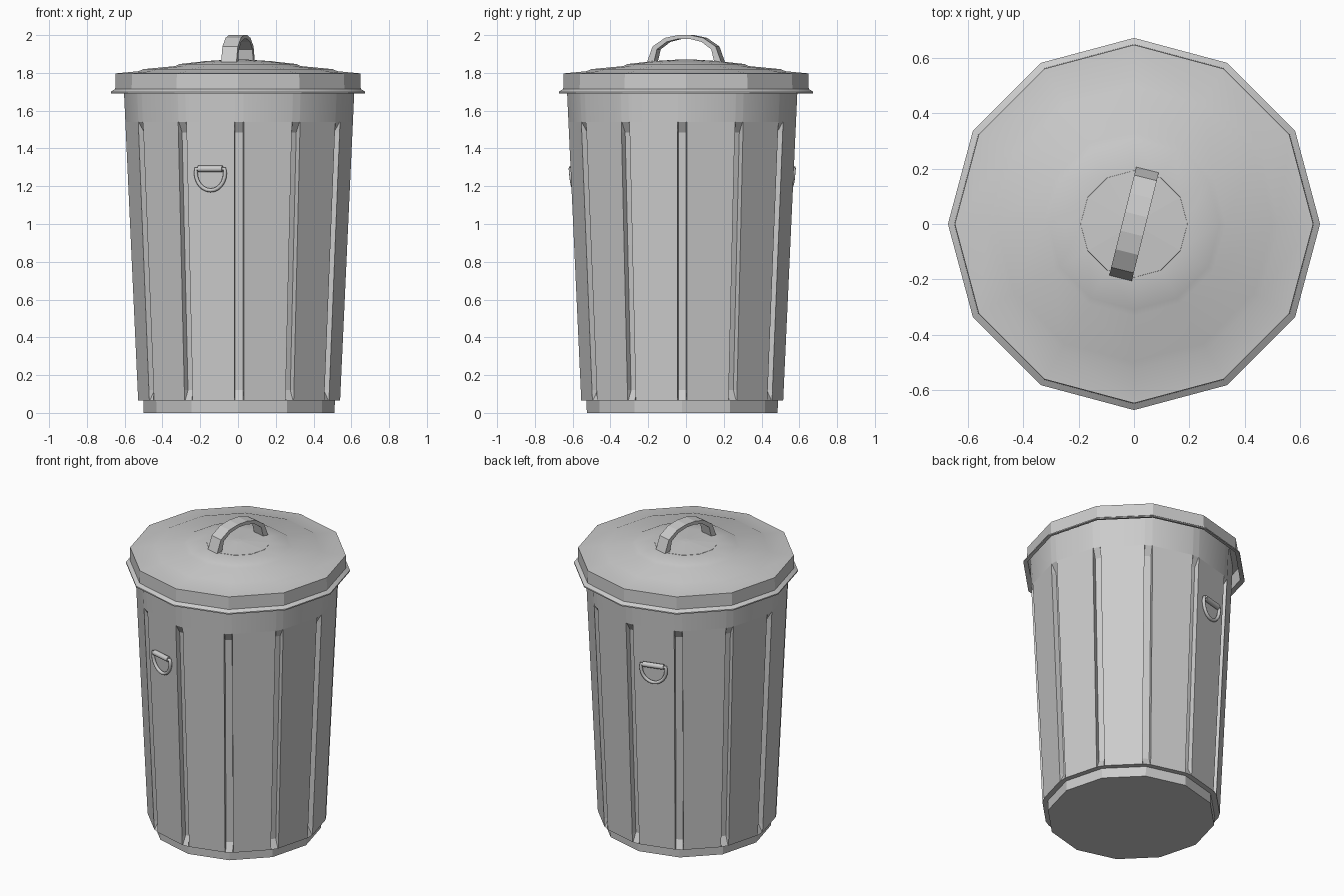
import bpy, bmesh
from math import sin, cos, pi, radians
from mathutils import Vector, Matrix

if "Cube" in bpy.data.objects:
    bpy.data.objects.remove(bpy.data.objects["Cube"])

SIDES = 12
CENTRE = Vector((0.006, -0.02, 0))      # the can sits slightly off the lid's axis


def finish(name, bm, location=(0, 0, 0)):
    bmesh.ops.recalc_face_normals(bm, faces=bm.faces[:])
    mesh = bpy.data.meshes.new(name)
    bm.to_mesh(mesh)
    bm.free()
    ob = bpy.data.objects.new(name, mesh)
    ob.location = location
    bpy.context.collection.objects.link(ob)
    return ob


def smooth(ob, angle):
    bpy.ops.object.select_all(action='DESELECT')
    ob.select_set(True)
    bpy.context.view_layer.objects.active = ob
    bpy.ops.object.shade_smooth_by_angle(angle=radians(angle))


def bridge(bm, a, b):
    n = len(a)
    return [bm.faces.new((a[i], a[(i + 1) % n], b[(i + 1) % n], b[i])) for i in range(n)]


def lathe(name, profile, location=(0, 0, 0)):
    """Twelve-sided turning; first and last rings are capped."""
    bm = bmesh.new()
    rings = [[bm.verts.new((r * cos(2 * pi * i / SIDES), r * sin(2 * pi * i / SIDES), z))
              for i in range(SIDES)] for r, z in profile]
    for a, b in zip(rings, rings[1:]):
        bridge(bm, a, b)
    for ring in (rings[0], rings[-1]):
        bmesh.ops.poke(bm, faces=[bm.faces.new(ring)])
    return finish(name, bm, location)


# Can body: flat panels with a sunken groove at each of the twelve corners
def body_radius(z):
    return 0.535 + 0.046 * (z - 0.065)


def body_ring(bm, z, depth):
    ring = []
    r = body_radius(z) * cos(radians(2.4))
    for i in range(SIDES):
        a = 2 * pi * i / SIDES
        out, side = Vector((cos(a), sin(a), 0)), Vector((-sin(a), cos(a), 0))
        for s, d in ((-0.025, 0), (-0.021, depth), (0.021, depth), (0.025, 0)):
            ring.append(bm.verts.new(out * (r - d) + side * s + Vector((0, 0, z))))
    return ring


bm = bmesh.new()
rings = [body_ring(bm, z, d) for z, d in
         ((0.065, 0), (0.12, 0.032), (1.485, 0.032), (1.54, 0), (1.64, 0), (1.78, 0))]
for k, (a, b) in enumerate(zip(rings, rings[1:])):
    for f in bridge(bm, a, b):
        f.smooth = k > 2                # only the plain neck band is smooth
bm.faces.new(rings[0])
bm.faces.new(rings[-1])
finish("can_body", bm, CENTRE)

# Foot
lathe("can_foot", [(0.505, 0), (0.507, 0.07)], CENTRE)

# Lid: stepped dome, upright skirt and flared lip
lid = lathe("lid", [(0.19, 1.862 - 0.002), (0.31, 1.847), (0.332, 1.836), (0.50, 1.820),
                    (0.527, 1.809), (0.648, 1.797), (0.650, 1.715), (0.673, 1.700),
                    (0.673, 1.692), (0.645, 1.700), (0.638, 1.785)])
smooth(lid, 25)
lathe("lid_cap", [(0.195, 1.855), (0.193, 1.861), (0.02, 1.872)])

# Lid handle: flat strap bent into an arch
outer = [(0.203, 1.855), (0.172, 1.94), (0.105, 1.985), (0.035, 2.0)]
inner = [(0.165, 1.855), (0.148, 1.925), (0.095, 1.964), (0.030, 1.98)]
outer += [(-u, z) for u, z in reversed(outer)]
inner += [(-u, z) for u, z in reversed(inner)]
bm = bmesh.new()
sections = [[bm.verts.new((u, v, z)) for (u, z), v in
             ((o, -0.042), (o, 0.042), (i, 0.042), (i, -0.042))]
            for o, i in zip(outer, inner)]
for a, b in zip(sections, sections[1:]):
    bridge(bm, a, b)
bm.faces.new(sections[0])
bm.faces.new(sections[-1])
bm.transform(Matrix.Rotation(radians(76), 4, 'Z'))
finish("lid_handle", bm)


# Carrying rings: hinge barrel and D-shaped loop, front and back
def tube(name, points, radius, cyclic, matrix):
    curve = bpy.data.curves.new(name, 'CURVE')
    curve.dimensions = '3D'
    curve.bevel_depth = radius
    curve.bevel_resolution = 2
    curve.use_fill_caps = True
    spline = curve.splines.new('POLY')
    spline.points.add(len(points) - 1)
    for p, co in zip(spline.points, points):
        p.co = (*co, 1)
    spline.use_cyclic_u = cyclic
    ob = bpy.data.objects.new(name, curve)
    ob.matrix_world = matrix
    bpy.context.collection.objects.link(ob)


loop = [(0, 0.08 * cos(t), -0.022 - 0.092 * sin(t)) for t in (pi * i / 12 for i in range(13))]
loop = [(0, 0.078, 0)] + loop + [(0, -0.078, 0)]
for label, angle in (("front", 255), ("back", 105)):
    a = radians(angle)
    r = body_radius(1.29) * cos(pi / SIDES) + 0.018
    m = (Matrix.Translation(CENTRE + Vector((r * cos(a), r * sin(a), 1.292)))
         @ Matrix.Rotation(a, 4, 'Z') @ Matrix.Rotation(radians(2.5), 4, 'Y'))
    tube(label + "_ring_barrel", [(0, -0.066, 0), (0, 0.066, 0)], 0.017, False, m)
    tube(label + "_ring_loop", loop, 0.0105, True, m)
